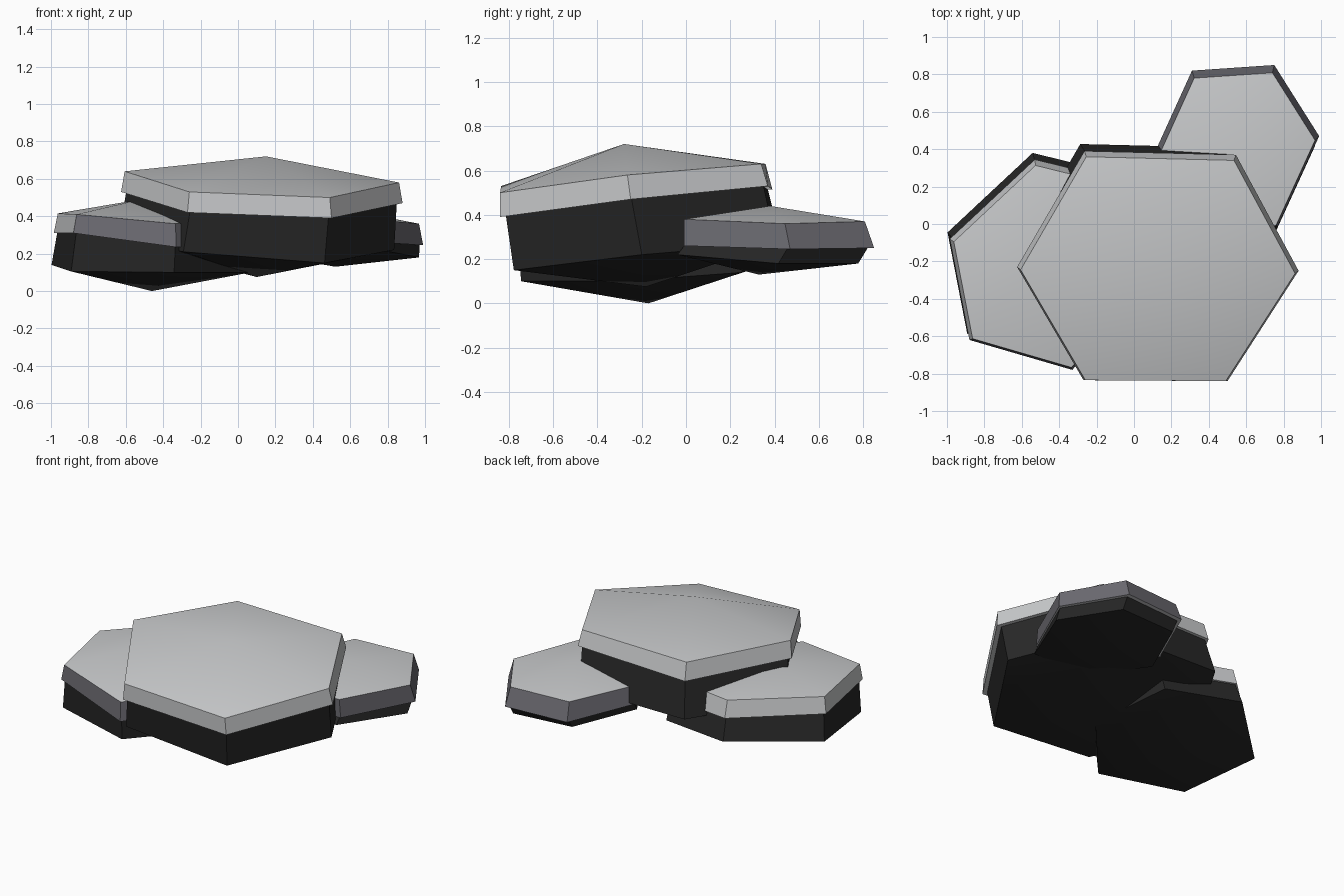
import bpy, bmesh
from mathutils import Vector

if "Cube" in bpy.data.objects:
    bpy.data.objects.remove(bpy.data.objects["Cube"])


def material(name, rgb):
    m = bpy.data.materials.new(name)
    m.diffuse_color = (*rgb, 1)
    m.use_nodes = True
    m.node_tree.nodes["Principled BSDF"].inputs["Base Color"].default_value = m.diffuse_color
    return m


LIGHT = material("light grey stone", (0.58, 0.59, 0.60))
SLATE = material("slate grey stone", (0.15, 0.147, 0.168))
DARK = material("near black stone", (0.02, 0.02, 0.02))


def stack(name, low_tip, rings, high_tip, mats, rule):
    """Closed shape: fan to low tip, stacked rings, fan to high tip."""
    bm = bmesh.new()
    vs = [[bm.verts.new(p) for p in r] for r in rings]
    lo, hi = bm.verts.new(low_tip), bm.verts.new(high_tip)
    n = len(rings[0])
    sides = []
    for i in range(n):
        j = (i + 1) % n
        bm.faces.new((lo, vs[0][j], vs[0][i]))
        for a, b in zip(vs, vs[1:]):
            sides.append(bm.faces.new((a[i], a[j], b[j], b[i])))
        bm.faces.new((vs[-1][i], vs[-1][j], hi))
    bmesh.ops.recalc_face_normals(bm, faces=bm.faces)
    bm.normal_update()
    for f in sides:
        f.material_index = rule(f.normal)
    me = bpy.data.meshes.new(name)
    bm.to_mesh(me)
    bm.free()
    for m in mats:
        me.materials.append(m)
    ob = bpy.data.objects.new(name, me)
    bpy.context.collection.objects.link(ob)
    bpy.context.view_layer.objects.active = ob
    ob.select_set(True)
    bpy.ops.object.shade_smooth_by_angle(angle=0.52)
    ob.select_set(False)


def rock(name, rim, top_z, foot_z, top_fit, foot_fit, peak, keel, rule):
    """rim: lower edge of the cap; top and foot rings are scaled, shifted copies."""
    rim = [Vector(p) for p in rim]
    c = sum(rim, Vector()) / len(rim)

    def ring(fit, zs):
        s, dx, dy = fit
        return [(c.x + (p.x - c.x) * s + dx, c.y + (p.y - c.y) * s + dy, z)
                for p, z in zip(rim, zs)]

    # pale overhanging cap
    stack(name + "_cap", c, [rim, ring(top_fit, top_z)], peak, (LIGHT, SLATE), rule)
    # dark base, tucked slightly into the cap
    neck = ring((0.96, 0, 0), [p.z + 0.02 for p in rim])
    stack(name + "_base", keel, [ring(foot_fit, foot_z), neck],
          c + Vector((0, 0, 0.02)), (DARK,), lambda n: 0)


# rings run anticlockwise from the left corner
rock("large_slab",
     [(-.625, -.23, .53), (-.27, -.835, .42), (.50, -.84, .39),
      (.88, -.25, .47), (.545, .37, .53), (-.265, .39, .515)],
     (.64, .53, .50, .58, .63, .63), (.27, .21, .15, .22, .27, .28),
     (.975, 0, -.015), (.98, -.03, .05),
     (.15, -.28, .72), (.10, -.18, .075), lambda n: 0)

rock("left_slab",
     [(-.985, -.08, .31), (-.88, -.62, .31), (-.33, -.78, .235),
      (.08, -.32, .25), (-.02, .22, .28), (-.53, .345, .32)],
     (.415, .41, .36, .37, .40, .43), (.14, .105, .10, .10, .14, .18),
     (.96, 0, -.01), (1.0, -.012, .035),
     (-.52, -.2, .49), (-.46, -.17, 0), lambda n: int(n.y < -.6))

rock("back_slab",
     [(.11, .38, .26), (.35, -.01, .26), (.77, -.01, .26),
      (.99, .47, .245), (.75, .85, .25), (.31, .82, .25)],
     (.37, .38, .38, .36, .37, .37), (.20, .22, .22, .18, .18, .19),
     (.95, 0, -.02), (.95, 0, -.05),
     (.55, .38, .44), (.52, .33, .13), lambda n: 1)
